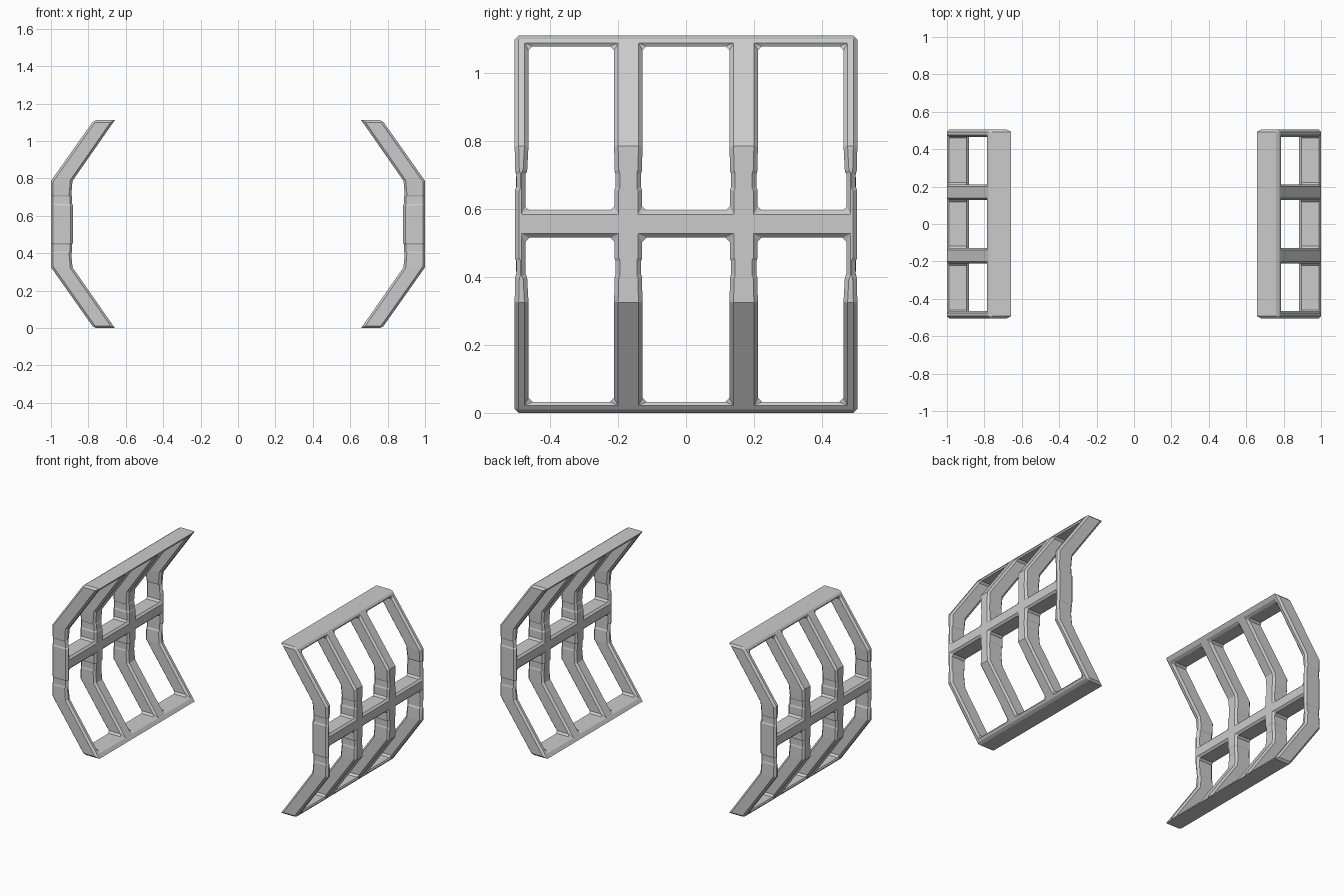
import bpy, bmesh

if "Cube" in bpy.data.objects:
    bpy.data.objects.remove(bpy.data.objects["Cube"])

# Half profile from bottom to middle: z, outer x, depth, rib half width, edge rib inner y, edge rib outer y
LOW = [(0.0, 0.77, 0.112, 0.042, 0.464, 0.505),
       (0.032, 0.793, 0.112, 0.042, 0.464, 0.505),
       (0.325, 1.0, 0.115, 0.042, 0.464, 0.505),
       (0.40, 1.0, 0.109, 0.040, 0.468, 0.503),
       (0.408, 1.0, 0.113, 0.037, 0.473, 0.500),
       (0.447, 1.0, 0.113, 0.037, 0.473, 0.500),
       (0.455, 1.0, 0.117, 0.041, 0.473, 0.504),
       (0.516, 1.0, 0.117, 0.041, 0.473, 0.504)]
HEIGHT = 1.112
STATIONS = LOW + [(HEIGHT - r[0],) + r[1:] for r in reversed(LOW)]
RIB_Y = 0.17
BEVEL = 0.012


def lattice_panel(name, side):
    bm = bmesh.new()
    # outer sheet of ribs and cross bars
    rows = []
    for z, x, d, w, yi, yo in STATIONS:
        ys = [-yo, -yi, -RIB_Y - w, -RIB_Y + w, RIB_Y - w, RIB_Y + w, yi, yo]
        rows.append([bm.verts.new((x * side, y, z)) for y in ys])
    last = len(rows) - 2
    for i in range(last + 1):
        for j in range(7):
            if j % 2 == 0 or i in (0, last // 2, last):
                bm.faces.new((rows[i][j], rows[i][j + 1],
                              rows[i + 1][j + 1], rows[i + 1][j]))

    # horizontal depth
    depth = {round(r[0], 4): r[2] for r in STATIONS}
    ext = bmesh.ops.extrude_face_region(bm, geom=bm.faces[:], use_keep_orig=True)
    inner = {g for g in ext["geom"] if isinstance(g, bmesh.types.BMVert)}
    for v in inner:
        v.co.x -= side * depth[round(v.co.z, 4)]
    bmesh.ops.recalc_face_normals(bm, faces=bm.faces[:])

    # chamfer all sharp edges except the inner tips at top and bottom
    def is_tip(e):
        return all(v in inner and (v.co.z < 0.001 or v.co.z > HEIGHT - 0.001)
                   for v in e.verts)
    sharp = [e for e in bm.edges
             if e.is_manifold and e.calc_face_angle() > 0.8 and not is_tip(e)]
    bmesh.ops.bevel(bm, geom=sharp, offset=BEVEL, offset_type='OFFSET',
                    segments=1, profile=0.5, affect='EDGES', clamp_overlap=False)
    bmesh.ops.recalc_face_normals(bm, faces=bm.faces[:])

    mesh = bpy.data.meshes.new(name)
    bm.to_mesh(mesh)
    bm.free()
    obj = bpy.data.objects.new(name, mesh)
    bpy.context.collection.objects.link(obj)


lattice_panel("right_lattice_panel", 1)
lattice_panel("left_lattice_panel", -1)
